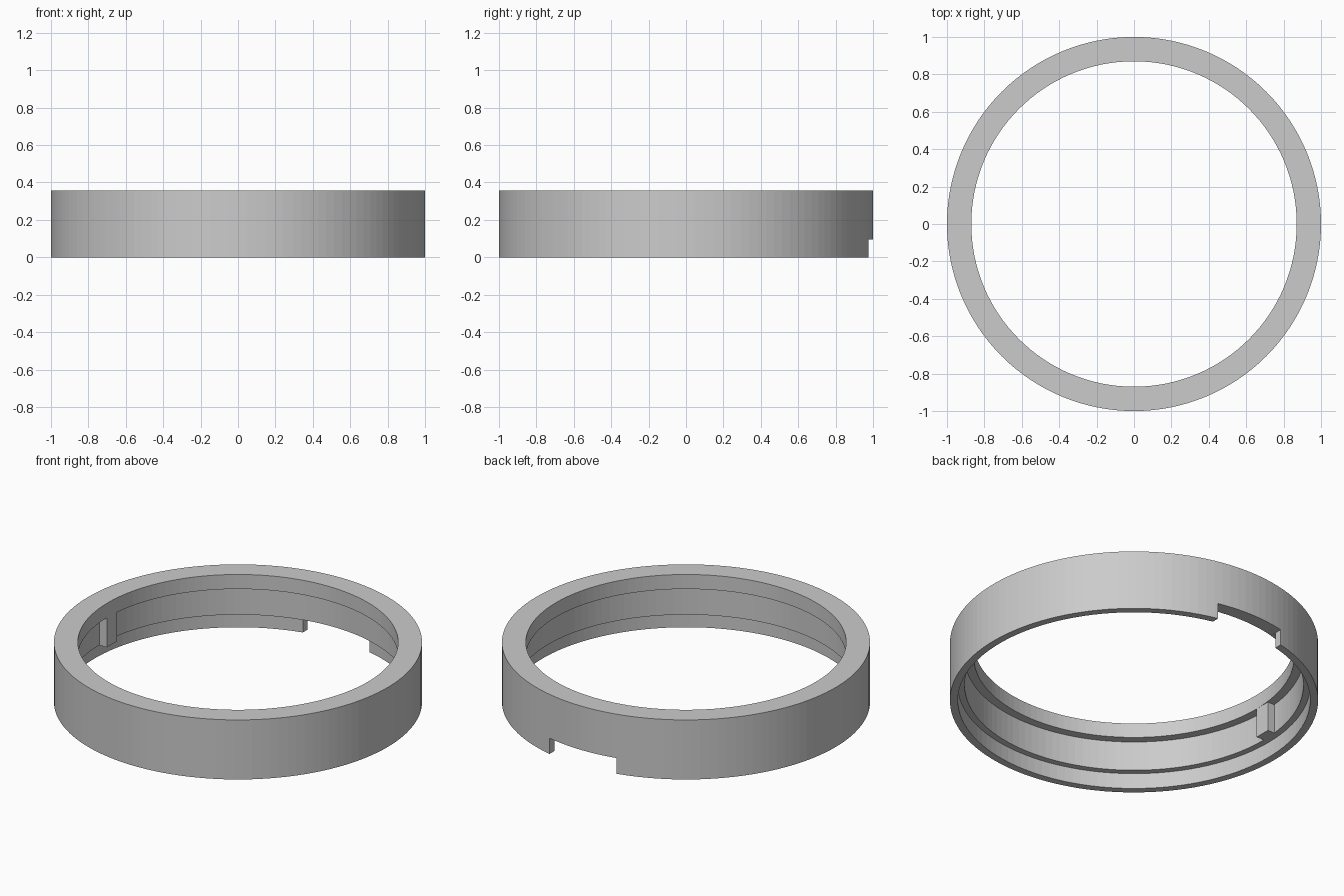
import bpy, bmesh, math

cube = bpy.data.objects.get("Cube")
if cube:
    bpy.data.objects.remove(cube, do_unlink=True)

SEGMENTS = 128
HEIGHT = 0.357
LIP_Z, STEP_Z = 0.27, 0.093          # underside of top lip, top of bottom skirt
R_OUT, R_LIP, R_WALL, R_SKIRT = 1.0, 0.87, 0.92, 0.957

grey = bpy.data.materials.new("light_grey")
grey.use_nodes = True
colour = (0.6, 0.6, 0.6, 1)
grey.diffuse_color = colour
grey.node_tree.nodes["Principled BSDF"].inputs["Base Color"].default_value = colour


def add_object(name, bm):
    bmesh.ops.recalc_face_normals(bm, faces=bm.faces)
    mesh = bpy.data.meshes.new(name)
    bm.to_mesh(mesh)
    bm.free()
    mesh.materials.append(grey)
    obj = bpy.data.objects.new(name, mesh)
    bpy.context.collection.objects.link(obj)
    return obj


def lathe(name, profile):
    """Revolve a closed (radius, z) profile around the z axis."""
    bm = bmesh.new()
    rings = []
    for i in range(SEGMENTS):
        a = math.tau * i / SEGMENTS
        rings.append([bm.verts.new((r * math.cos(a), r * math.sin(a), z)) for r, z in profile])
    for i, ring in enumerate(rings):
        following = rings[(i + 1) % SEGMENTS]
        for j in range(len(profile)):
            k = (j + 1) % len(profile)
            bm.faces.new((ring[j], following[j], following[k], ring[k]))
    return add_object(name, bm)


def box(name, low, high):
    bm = bmesh.new()
    bmesh.ops.create_cube(bm, size=1)
    for v in bm.verts:
        v.co = [lo + (c + 0.5) * (hi - lo) for c, lo, hi in zip(v.co, low, high)]
    return add_object(name, bm)


# Stepped ring: top lip, recessed wall and thin bottom skirt
ring = lathe("stepped_ring", [
    (R_OUT, 0), (R_OUT, HEIGHT), (R_LIP, HEIGHT), (R_LIP, LIP_Z),
    (R_WALL, LIP_Z), (R_WALL, STEP_Z), (R_SKIRT, STEP_Z), (R_SKIRT, 0)])

# Notch through the skirt at the back
cutter = box("notch_cutter", (-0.222, 0.8, -0.1), (0.222, 1.1, STEP_Z + 0.001))
cutter.hide_render = True
notch = ring.modifiers.new("notch", "BOOLEAN")
notch.operation = "DIFFERENCE"
notch.solver = "EXACT"
notch.object = cutter
bpy.context.view_layer.objects.active = ring
bpy.ops.object.modifier_apply(modifier=notch.name)
bpy.data.objects.remove(cutter, do_unlink=True)

# Locking key on the inside wall, under the lip
box("locking_key", (-0.93, 0.0, STEP_Z), (-R_LIP, 0.095, LIP_Z))
